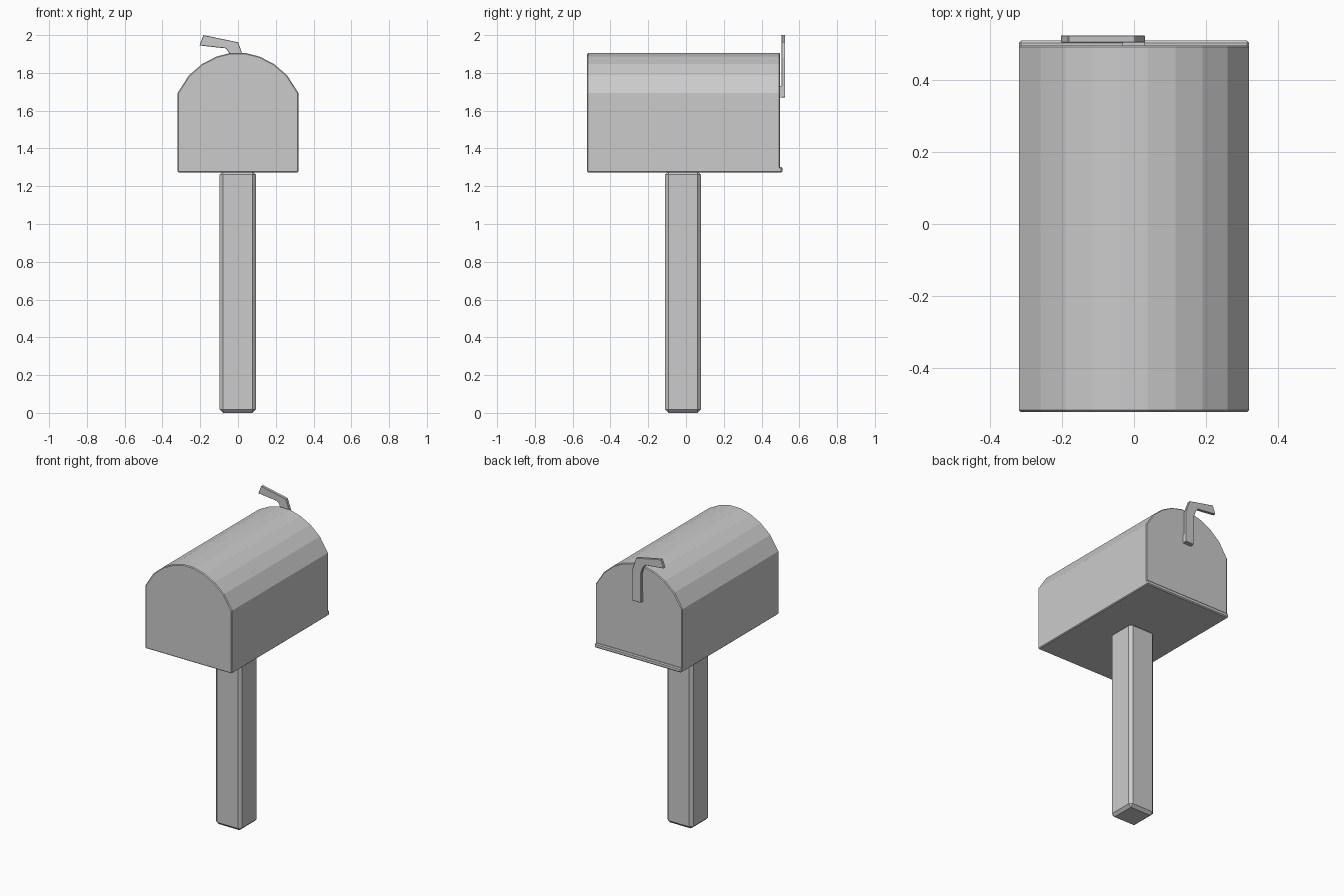
import bpy, bmesh

if "Cube" in bpy.data.objects:
    bpy.data.objects.remove(bpy.data.objects["Cube"])


def prism(name, profile, y0, y1, bevel=0.0):
    """Extrude an (x, z) outline from y0 to y1, with an optional small chamfer."""
    bm = bmesh.new()
    face = bm.faces.new([bm.verts.new((x, y0, z)) for x, z in profile])
    ext = bmesh.ops.extrude_face_region(bm, geom=[face])
    moved = [v for v in ext["geom"] if isinstance(v, bmesh.types.BMVert)]
    bmesh.ops.translate(bm, verts=moved, vec=(0, y1 - y0, 0))
    bmesh.ops.recalc_face_normals(bm, faces=bm.faces)
    mesh = bpy.data.meshes.new(name)
    bm.to_mesh(mesh)
    bm.free()
    obj = bpy.data.objects.new(name, mesh)
    bpy.context.collection.objects.link(obj)
    if bevel:
        mod = obj.modifiers.new("chamfer", "BEVEL")
        mod.width = bevel
        mod.segments = 1
        mod.limit_method = "ANGLE"
        mod.angle_limit = 0.9
    return obj


def rect(x0, x1, z0, z1):
    return [(x0, z0), (x1, z0), (x1, z1), (x0, z1)]


# Domed box: straight sides and a faceted arched roof
half = [(0.32, 1.273), (0.32, 1.693), (0.26, 1.787), (0.19, 1.847),
        (0.115, 1.886), (0.038, 1.906)]
outline = half + [(-x, z) for x, z in reversed(half)]
prism("mailbox_body", outline, -0.523, 0.497, 0.005)

# Raised lip along the bottom of the back end
prism("door_lip", rect(-0.32, 0.32, 1.273, 1.302), 0.485, 0.510, 0.006)

# Square post with chamfered edges
post = prism("post", rect(-0.097, 0.094, 0.0, 1.28), -0.111, 0.079, 0.018)

# Bent signal flag and the pad that joins it to the box
flag = [(-0.032, 1.67), (0.03, 1.67), (0.03, 1.88), (0.001, 1.962),
        (-0.183, 2.0), (-0.204, 1.945), (-0.066, 1.93), (-0.05, 1.912),
        (-0.032, 1.86)]
prism("signal_flag", flag, 0.505, 0.525, 0.002)
prism("flag_mount", rect(-0.032, 0.03, 1.67, 1.73), 0.49, 0.508)
